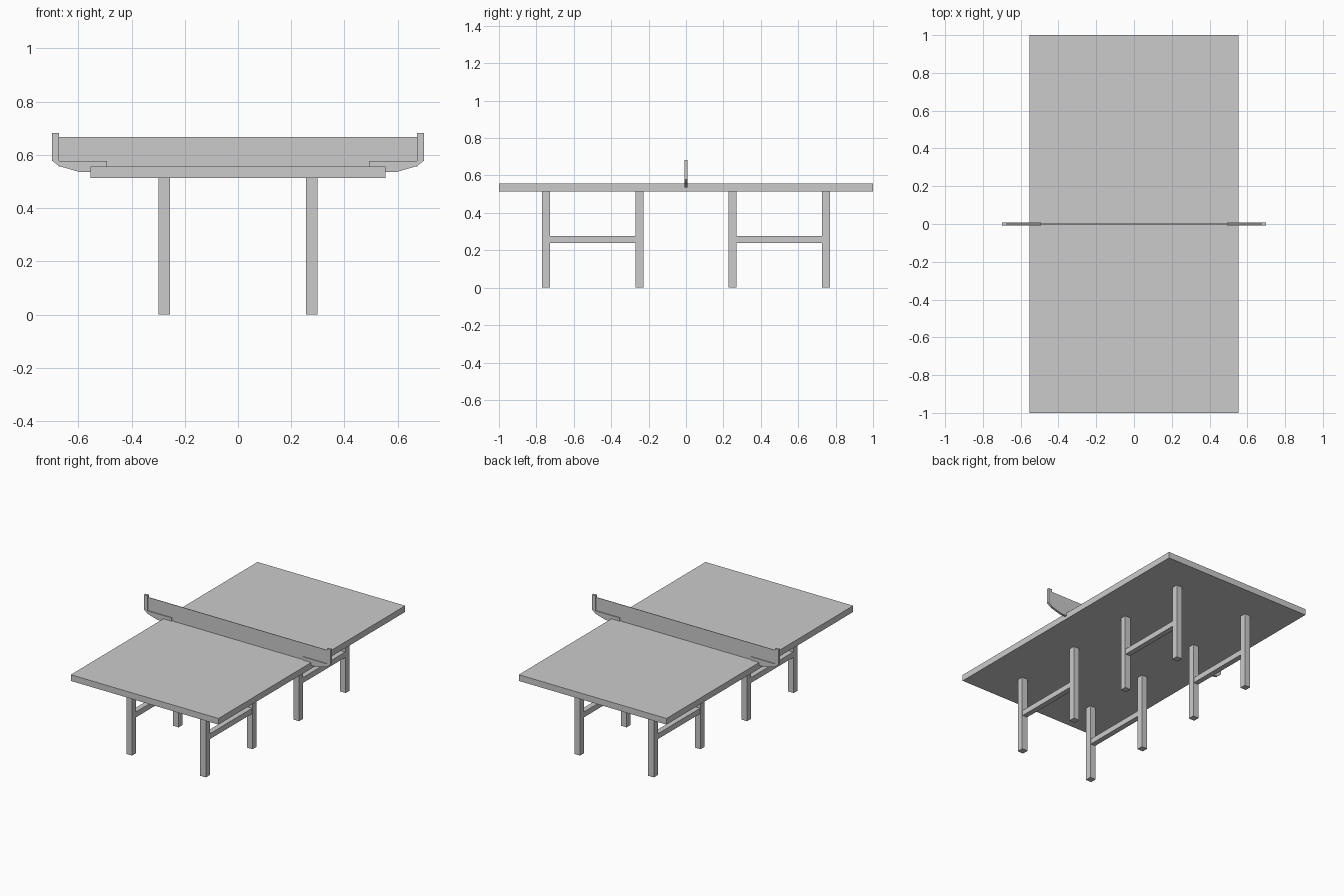
import bpy

if "Cube" in bpy.data.objects:
    bpy.data.objects.remove(bpy.data.objects["Cube"])


def box(name, x, y, z):
    """Box from (min, max) ranges on each axis."""
    verts = [(a, b, c) for a in x for b in y for c in z]
    faces = [(0, 1, 3, 2), (4, 6, 7, 5), (0, 4, 5, 1),
             (2, 3, 7, 6), (0, 2, 6, 4), (1, 5, 7, 3)]
    return make(name, verts, faces)


def make(name, verts, faces):
    mesh = bpy.data.meshes.new(name)
    mesh.from_pydata(verts, [], faces)
    obj = bpy.data.objects.new(name, mesh)
    bpy.context.collection.objects.link(obj)
    return obj


def extrude_xz(name, profile, half):
    """Counter-clockwise x-z outline given thickness along y."""
    n = len(profile)
    verts = [(x, s * half, z) for s in (-1, 1) for x, z in profile]
    faces = [tuple(range(n)), tuple(range(2 * n - 1, n - 1, -1))]
    faces += [(i, i + n, (i + 1) % n + n, (i + 1) % n) for i in range(n)]
    return make(name, verts, faces)


def mirror(obj, x=True, y=False):
    m = obj.modifiers.new("Mirror", 'MIRROR')
    m.use_axis = (x, y, False)
    m.use_clip = False
    m.use_mirror_merge = False


TOP, UNDER = 0.556, 0.514

# Playing surface
box("table_top", (-0.554, 0.554), (-1, 1), (UNDER, TOP))

# Legs and side rails, mirrored into four pairs
LEG_X, HALF = 0.277, 0.0215
for name, y in (("inner_leg", 0.249), ("outer_leg", 0.749)):
    mirror(box(name, (LEG_X - HALF, LEG_X + HALF), (y - HALF, y + HALF), (0, UNDER)), y=True)
mirror(box("leg_rail", (LEG_X - 0.018, LEG_X + 0.018),
           (0.249 + HALF, 0.749 - HALF), (0.24, 0.277)), y=True)

# Net
box("net", (-0.674, 0.674), (-0.002, 0.002), (TOP, 0.668))

# Net posts with clamping arms
bracket = [(0.492, TOP), (0.554, TOP), (0.554, 0.536), (0.596, 0.536), (0.672, 0.558),
           (0.699, 0.579), (0.699, 0.682), (0.673, 0.682), (0.673, 0.578), (0.492, 0.578)]
mirror(extrude_xz("net_post", bracket, 0.008))
